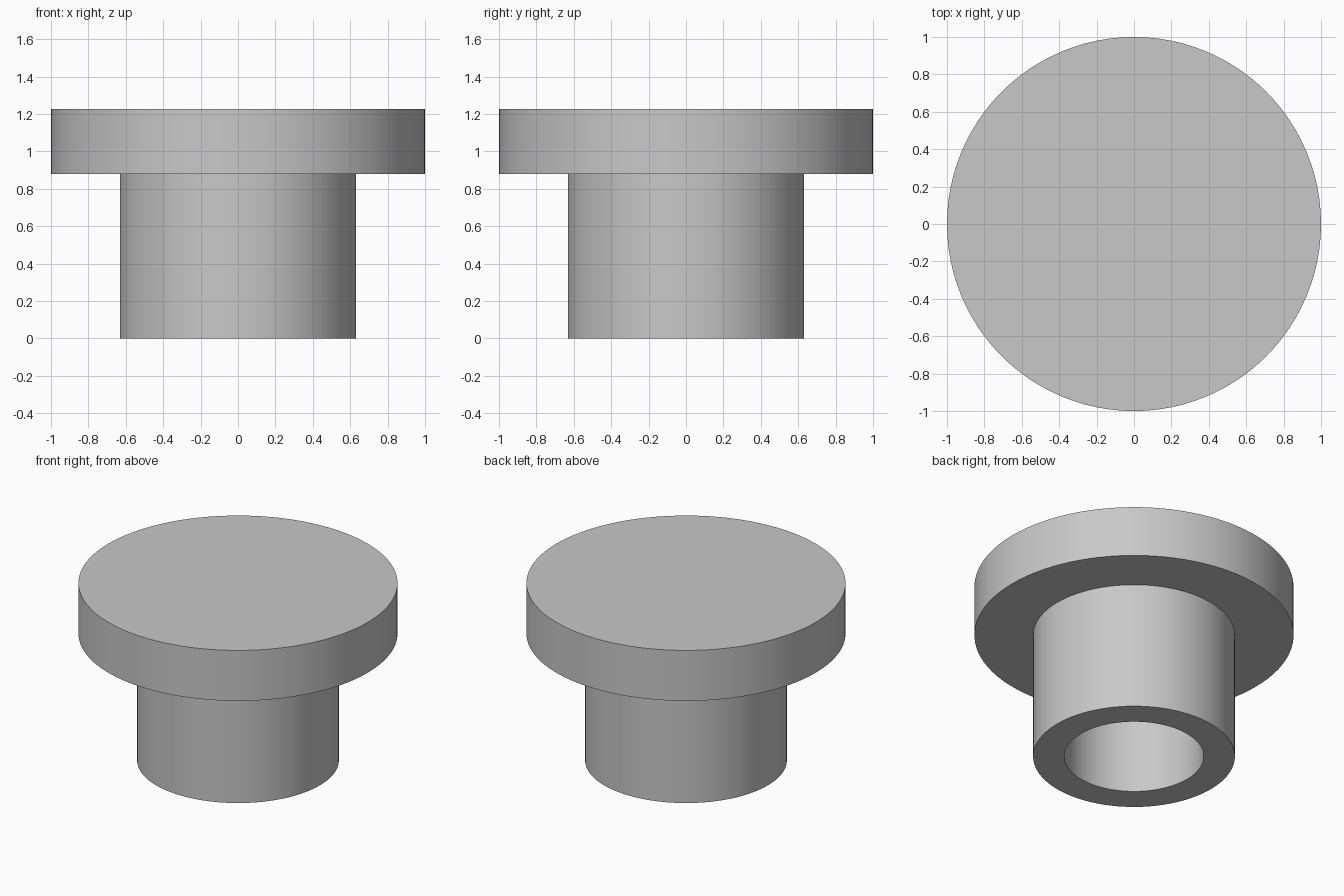
import bpy, bmesh, math

if "Cube" in bpy.data.objects:
    bpy.data.objects.remove(bpy.data.objects["Cube"])

SEGMENTS = 96
STEM_R, BORE_R, CAP_R = 0.632, 0.437, 1.0
CAP_Z, TOP_Z, BORE_TOP = 0.878, 1.227, 0.878

grey = bpy.data.materials.new("light grey")
grey.diffuse_color = (0.58, 0.58, 0.58, 1)
grey.use_nodes = True
grey.node_tree.nodes["Principled BSDF"].inputs["Base Color"].default_value = grey.diffuse_color

# Half section: bore ceiling, bore wall, stem, cap
profile = [(0, BORE_TOP), (BORE_R, BORE_TOP), (BORE_R, 0), (STEM_R, 0),
           (STEM_R, CAP_Z), (CAP_R, CAP_Z), (CAP_R, TOP_Z), (0, TOP_Z)]

# Turn the section into a flanged, hollow plug
bm = bmesh.new()
verts = [bm.verts.new((r, 0, z)) for r, z in profile]
edges = [bm.edges.new(pair) for pair in zip(verts, verts[1:])]
bmesh.ops.spin(bm, geom=verts + edges, cent=(0, 0, 0), axis=(0, 0, 1),
               angle=math.tau, steps=SEGMENTS)
bmesh.ops.remove_doubles(bm, verts=bm.verts, dist=0.0005)
bmesh.ops.recalc_face_normals(bm, faces=bm.faces)

mesh = bpy.data.meshes.new("flanged_plug")
bm.to_mesh(mesh)
bm.free()
mesh.materials.append(grey)
plug = bpy.data.objects.new("flanged_plug", mesh)
bpy.context.collection.objects.link(plug)

# Smooth round walls, crisp rims
bpy.context.view_layer.objects.active = plug
plug.select_set(True)
bpy.ops.object.shade_smooth_by_angle(angle=math.radians(30))
